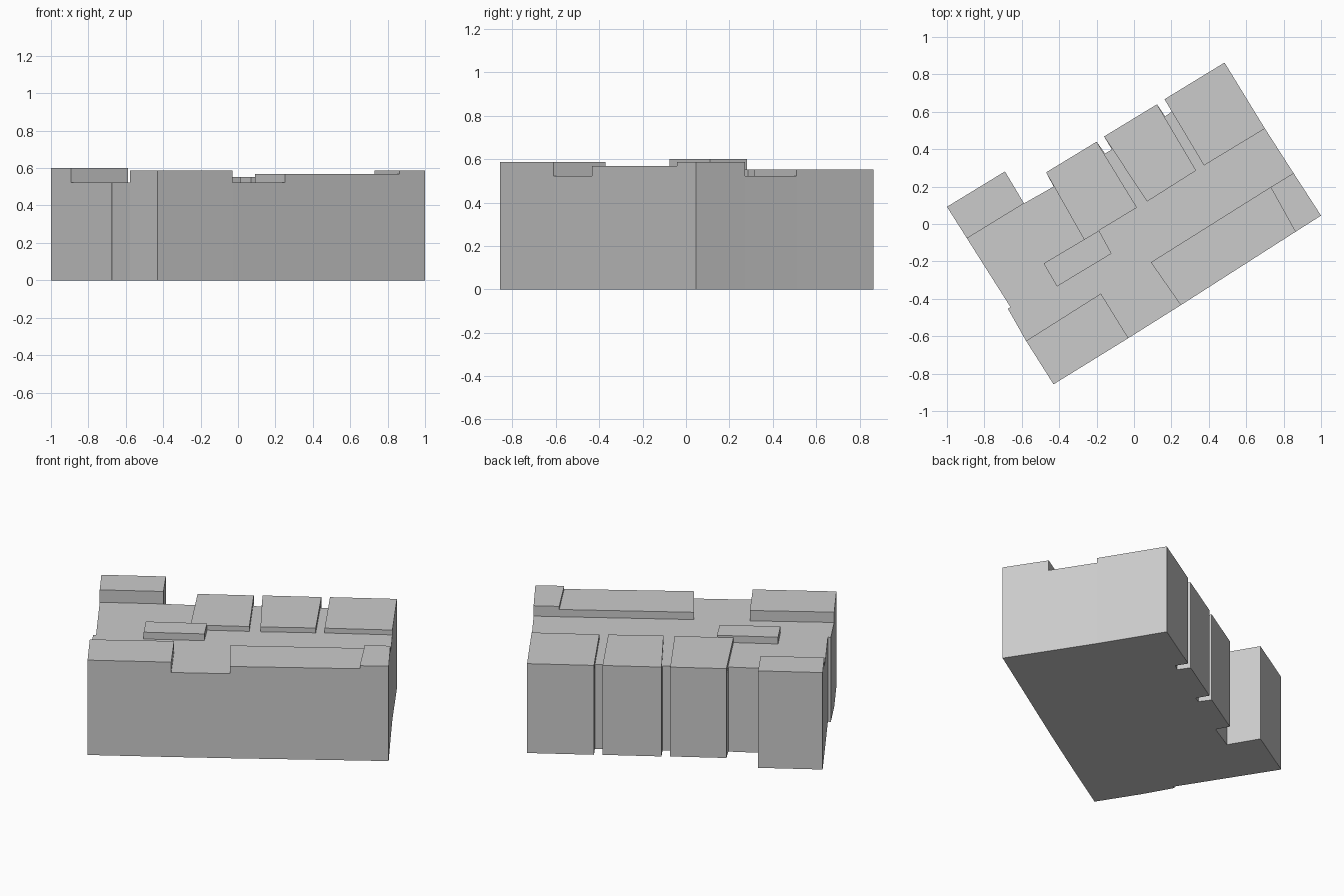
import bpy
import bmesh

cube = bpy.data.objects.get("Cube")
if cube:
    bpy.data.objects.remove(cube, do_unlink=True)

grey = bpy.data.materials.new("plain grey")
grey.use_nodes = True
grey.diffuse_color = (0.6, 0.6, 0.6, 1)
grey.node_tree.nodes["Principled BSDF"].inputs["Base Color"].default_value = (0.6, 0.6, 0.6, 1)

COURT = 0.523  # height of the low roof that carries the raised blocks


def prism(name, outline, bottom, top, closed=False):
    """Extrude a counter-clockwise ground outline between two heights."""
    bm = bmesh.new()
    low = [bm.verts.new((x, y, bottom)) for x, y in outline]
    high = [bm.verts.new((x, y, top)) for x, y in outline]
    count = len(outline)
    for i in range(count):
        j = (i + 1) % count
        bm.faces.new((low[i], low[j], high[j], high[i]))
    bm.faces.new(high)
    if closed:
        bm.faces.new(low[::-1])
    mesh = bpy.data.meshes.new(name)
    bm.to_mesh(mesh)
    bm.free()
    mesh.materials.append(grey)
    obj = bpy.data.objects.new(name, mesh)
    bpy.context.collection.objects.link(obj)
    return obj


# Shared corners of the raised blocks, counter-clockwise from the front
front_wing = [(-.43, -.857), (-.03, -.61), (-.177, -.372), (-.577, -.625)]
long_wing = [(.25, -.434), (.863, -.042), (.73, .197), (.09, -.205)]
corner_wing = [(.863, -.042), (1, .045), (.853, .272), (.73, .197)]
back_wing_right = [(.70, .51), (.484, .863), (.163, .667), (.374, .313)]
back_wing_middle = [(.332, .286), (.123, .64), (-.16, .468), (.07, .12)]
back_wing_left = [(.016, .088), (-.2, .44), (-.47, .276), (-.267, -.083)]
tower = [(-.588, .11), (-.69, .281), (-1, .092), (-.893, -.077)]
middle_block = [(-.412, -.334), (-.12, -.158), (-.187, -.035), (-.483, -.211)]

# Main body follows the outer corners, with slots between the back wings
body = [front_wing[0], front_wing[1], long_wing[0], long_wing[1],
        corner_wing[1], corner_wing[2],
        *back_wing_right[:3], (.203, .602), (.166, .575),
        *back_wing_middle[1:3], (-.118, .398), (-.155, .377),
        *back_wing_left[1:3], (-.43, .2),
        *tower, (-.66, -.445), (-.675, -.452), front_wing[3]]
prism("main_body", body, 0, COURT, closed=True)

# Raised roofs
for name, outline, top in [
    ("front_wing_roof", front_wing, .587),
    ("long_wing_roof", long_wing, .568),
    ("corner_wing_roof", corner_wing, .587),
    ("back_right_roof", back_wing_right, .553),
    ("back_middle_roof", back_wing_middle, .553),
    ("back_left_roof", back_wing_left, .553),
    ("tower_roof", tower, .6),
    ("middle_block_roof", middle_block, .565),
]:
    prism(name, outline, COURT, top)
